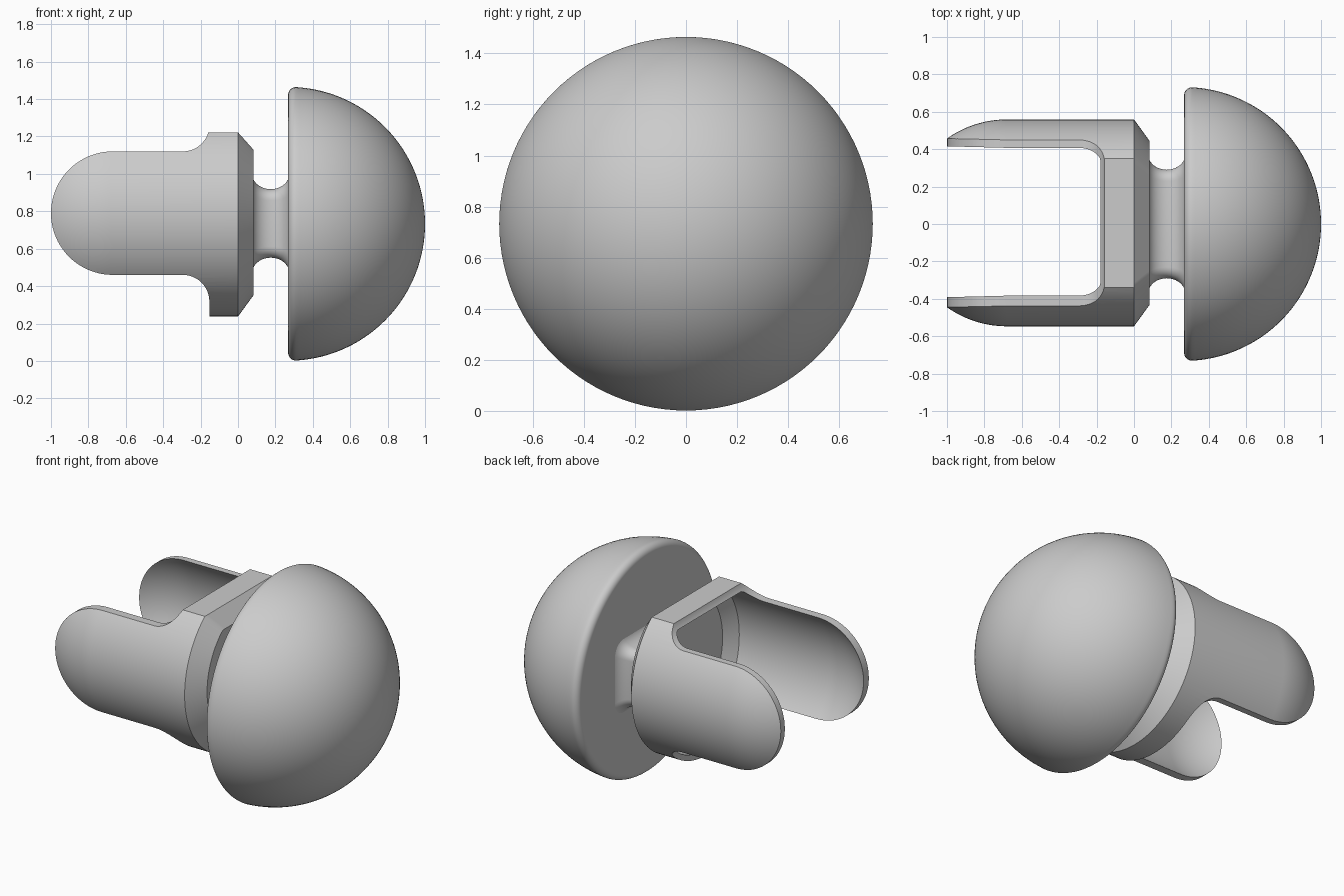
import bpy, bmesh
from math import sin, cos, pi, sqrt, radians

if "Cube" in bpy.data.objects:
    bpy.data.objects.remove(bpy.data.objects["Cube"])

N = 112


def loft(name, rings):
    """Closed solid through equal-length rings of points."""
    bm = bmesh.new()
    vs = [[bm.verts.new(p) for p in ring] for ring in rings]
    n = len(rings[0])
    for a, b in zip(vs, vs[1:]):
        for i in range(n):
            j = (i + 1) % n
            bm.faces.new((a[i], a[j], b[j], b[i]))
    bm.faces.new(vs[0])
    bm.faces.new(vs[-1])
    bmesh.ops.recalc_face_normals(bm, faces=bm.faces)
    me = bpy.data.meshes.new(name)
    bm.to_mesh(me)
    bm.free()
    ob = bpy.data.objects.new(name, me)
    bpy.context.collection.objects.link(ob)
    return ob


def d_ring(x, r, top, cy, cz=0.79):
    """Circle across x with its upper side flattened at height top."""
    return [(x, cy + r * cos(t), min(cz + r * sin(t), top))
            for t in (2 * pi * i / N for i in range(N))]


def box_ring(x, hy, hz, r, cz):
    """Rounded rectangle across x."""
    pts = []
    for k, (sy, sz) in enumerate(((1, 1), (-1, 1), (-1, -1), (1, -1))):
        for i in range(9):
            t = (k + i / 8) * pi / 2
            pts.append((x, sy * (hy - r) + r * cos(t), cz + sz * (hz - r) + r * sin(t)))
    return pts


def arc(cx, cz, r, a0, a1, n=12):
    return [(cx + r * cos(radians(a0 + (a1 - a0) * i / n)),
             cz + r * sin(radians(a0 + (a1 - a0) * i / n))) for i in range(n + 1)]


def smooth(ob):
    bpy.ops.object.select_all(action='DESELECT')
    ob.select_set(True)
    bpy.context.view_layer.objects.active = ob
    bpy.ops.object.shade_smooth_by_angle(angle=radians(28))


def boolean(ob, cutter, op):
    m = ob.modifiers.new(op, 'BOOLEAN')
    m.operation, m.object, m.solver = op, cutter, 'EXACT'
    bpy.context.view_layer.objects.active = ob
    bpy.ops.object.modifier_apply(modifier=m.name)
    bpy.data.objects.remove(cutter)


# domed knob with a rounded rim
R, CX, CZ = 0.732, 0.268, 0.733
prof = [(0.268, 0.002)] + arc(0.31, 0.689, 0.042, 180, 90, 8)
prof += [(CX + R * sin(a), R * cos(a))
         for a in (0.08 + (pi / 2 - 0.082) * i / 40 for i in range(41))]
smooth(loft("knob", [[(x, r * cos(2 * pi * i / N), CZ + r * sin(2 * pi * i / N))
                      for i in range(N)] for x, r in prof]))

# waisted neck
rings = []
for i in range(21):
    u = -cos(pi * i / 20)
    f = 0.085 * (1 - sqrt(max(0, 1 - u * u)))
    rings.append(box_ring(0.175 + 0.1 * u, 0.29 + f, 0.183 + f, 0.06 + f * 0.5, 0.735))
smooth(loft("neck", rings))


# clamp: flattened capsule shell
def capsule(name, r, top, cy, front, end):
    rings = [d_ring(x, q, t, cy) for x, q, t in front]
    rings.append(d_ring(-0.68, r, top, cy))
    for i in range(1, 21):
        d = (-0.68 - end) * i / 20
        rings.append(d_ring(-0.68 - d, sqrt(r * r - d * d), top, cy))
    return loft(name, rings)


clamp = capsule("clamp", 0.553, 1.222, 0.006,
                [(0.082, 0.44, 1.13), (0, 0.553, 1.222)], -1.12)
cavity = capsule("cavity", 0.515, 1.182, 0.012,
                 [(0.03, 0.43, 1.11), (-0.03, 0.515, 1.182)], -1.14)
boolean(clamp, cavity, 'DIFFERENCE')

# side outline: round-ended arms filleted into the collar
upper = arc(-0.295, 1.262, 0.142, 0, -90)
lower = arc(-0.295, 0.318, 0.142, 90, 0)
outline = ([(0.2, 1.4), (-0.153, 1.4)] + upper + arc(-0.67, 0.79, 0.33, 90, 270, 40)
           + lower + [(-0.153, 0.1), (0.2, 0.1)])
trim = loft("outline_trim", [[(x, y, z) for x, z in outline] for y in (-0.8, 0.8)])
boolean(clamp, trim, 'INTERSECT')
smooth(clamp)
